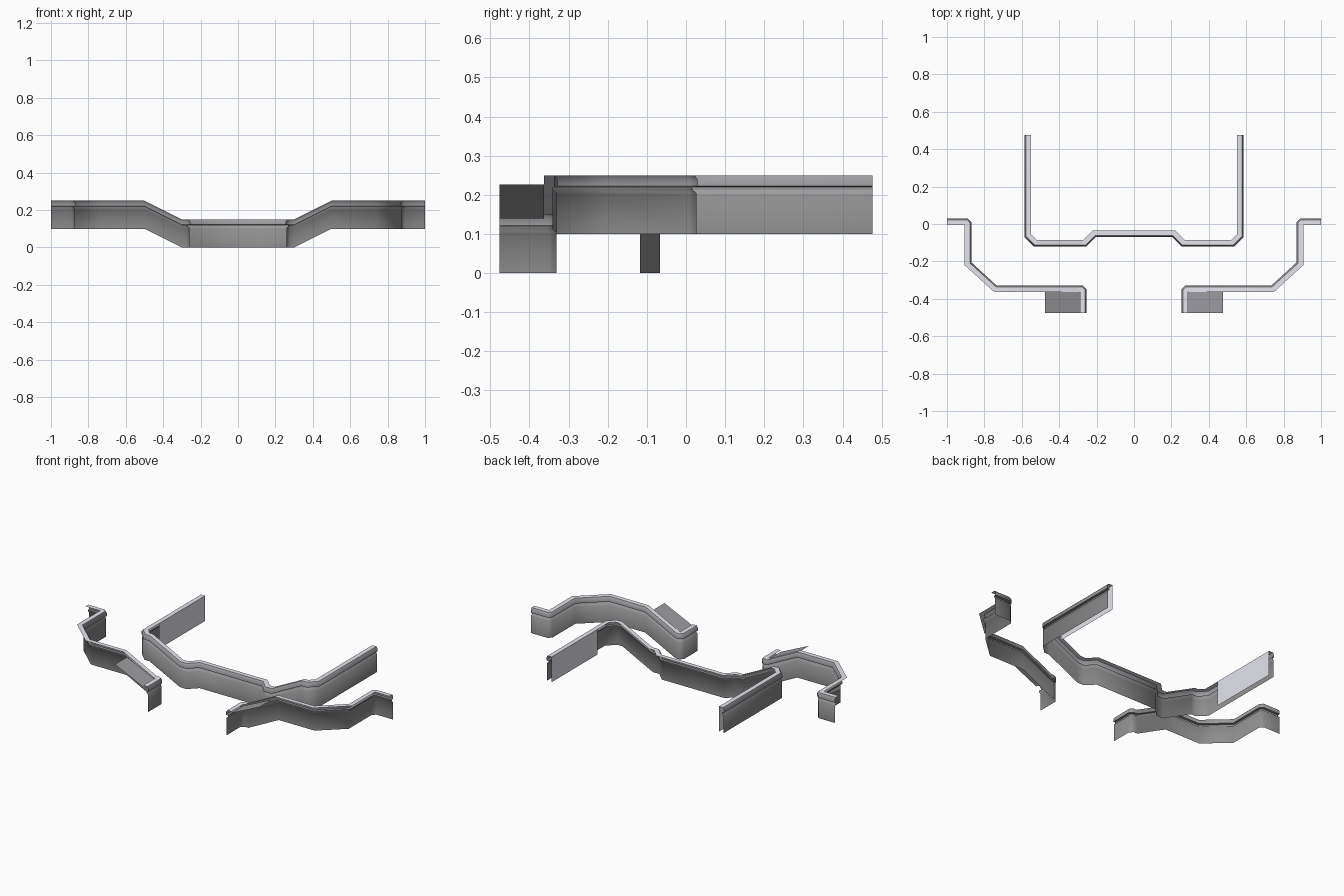
import bpy, bmesh, math
from mathutils import Vector

if "Cube" in bpy.data.objects:
    bpy.data.objects.remove(bpy.data.objects["Cube"])

# Trim cross-section: (distance behind the wall face, height above wall foot)
PROFILE = [(0.003, 0), (0.003, 0.104), (0.013, 0.113), (0.013, 0.12), (0, 0.122),
           (0, 0.138), (0.008, 0.15), (0.035, 0.15)]
# Material slot for each profile strip: 0 wall, 1 lip, 2 light top
STRIP_SLOTS = [0, 1, 0, 0, 1, 1, 2]


def material(name, rgb):
    m = bpy.data.materials.new(name)
    m.diffuse_color = (*rgb, 1)
    m.use_nodes = True
    m.node_tree.nodes["Principled BSDF"].inputs["Base Color"].default_value = m.diffuse_color
    return m


WALL = material("dark_grey", (0.27, 0.27, 0.27))
LIP = material("mid_grey", (0.34, 0.34, 0.36))
TOP = material("light_grey", (0.78, 0.78, 0.86))


def inward(path, i):
    """Mitred direction pointing behind the wall (left of travel)."""
    p = [Vector(q[:2]) for q in path]
    d = []
    if i > 0:
        d.append((p[i] - p[i - 1]).normalized())
    if i < len(p) - 1:
        d.append((p[i + 1] - p[i]).normalized())
    n = [Vector((-v.y, v.x)) for v in d]
    m = sum(n, Vector((0, 0))).normalized()
    return m / m.dot(n[0])


def finish(name, bm, mats):
    me = bpy.data.meshes.new(name)
    bm.to_mesh(me)
    bm.free()
    for m in mats:
        me.materials.append(m)
    ob = bpy.data.objects.new(name, me)
    bpy.context.collection.objects.link(ob)
    bpy.ops.object.select_all(action='DESELECT')
    bpy.context.view_layer.objects.active = ob
    ob.select_set(True)
    bpy.ops.object.shade_smooth_by_angle(angle=math.radians(50))
    mir = ob.modifiers.new("Mirror", 'MIRROR')
    mir.use_clip = True
    return ob


def wall_trim(name, path):
    bm = bmesh.new()
    rows = []
    for i, (x, y, z) in enumerate(path):
        n = inward(path, i)
        rows.append([bm.verts.new((x + n.x * o, y + n.y * o, z + h)) for o, h in PROFILE])
    for a, b in zip(rows, rows[1:]):
        for j, slot in enumerate(STRIP_SLOTS):
            f = bm.faces.new((a[j], b[j], b[j + 1], a[j + 1]))
            f.material_index = slot
    return finish(name, bm, [WALL, LIP, TOP])


def panel(name, corners, mat):
    bm = bmesh.new()
    bm.faces.new([bm.verts.new(c) for c in corners])
    return finish(name, bm, [mat])


# Central wall: low middle, sloping up to the two long legs
wall_trim("centre_wall", [
    (0, -0.07, 0), (0.205, -0.07, 0), (0.255, -0.12, 0), (0.3, -0.12, 0),
    (0.5, -0.12, 0.1), (0.535, -0.12, 0.1), (0.585, -0.07, 0.1), (0.585, 0.477, 0.1)])

# Flat backing behind the long legs, facing inward
panel("leg_backing", [(0.55, 0.477, 0.1), (0.55, 0.045, 0.1),
                      (0.55, 0.045, 0.25), (0.55, 0.477, 0.25)], TOP)

# Outer walls, facing the central wall across the channel
wall_trim("outer_wall", [
    (1, 0.03, 0.1), (0.89, 0.03, 0.1), (0.87, 0.01, 0.1), (0.87, -0.205, 0.1),
    (0.735, -0.328, 0.1), (0.5, -0.328, 0.1), (0.3, -0.328, 0), (0.275, -0.328, 0),
    (0.255, -0.348, 0), (0.255, -0.477, 0)])

# Sloped ground behind the outer wall's front corner
panel("ramp", [(0.288, -0.477, 0.14), (0.475, -0.477, 0.226),
               (0.475, -0.363, 0.226), (0.288, -0.363, 0.14)], LIP)
